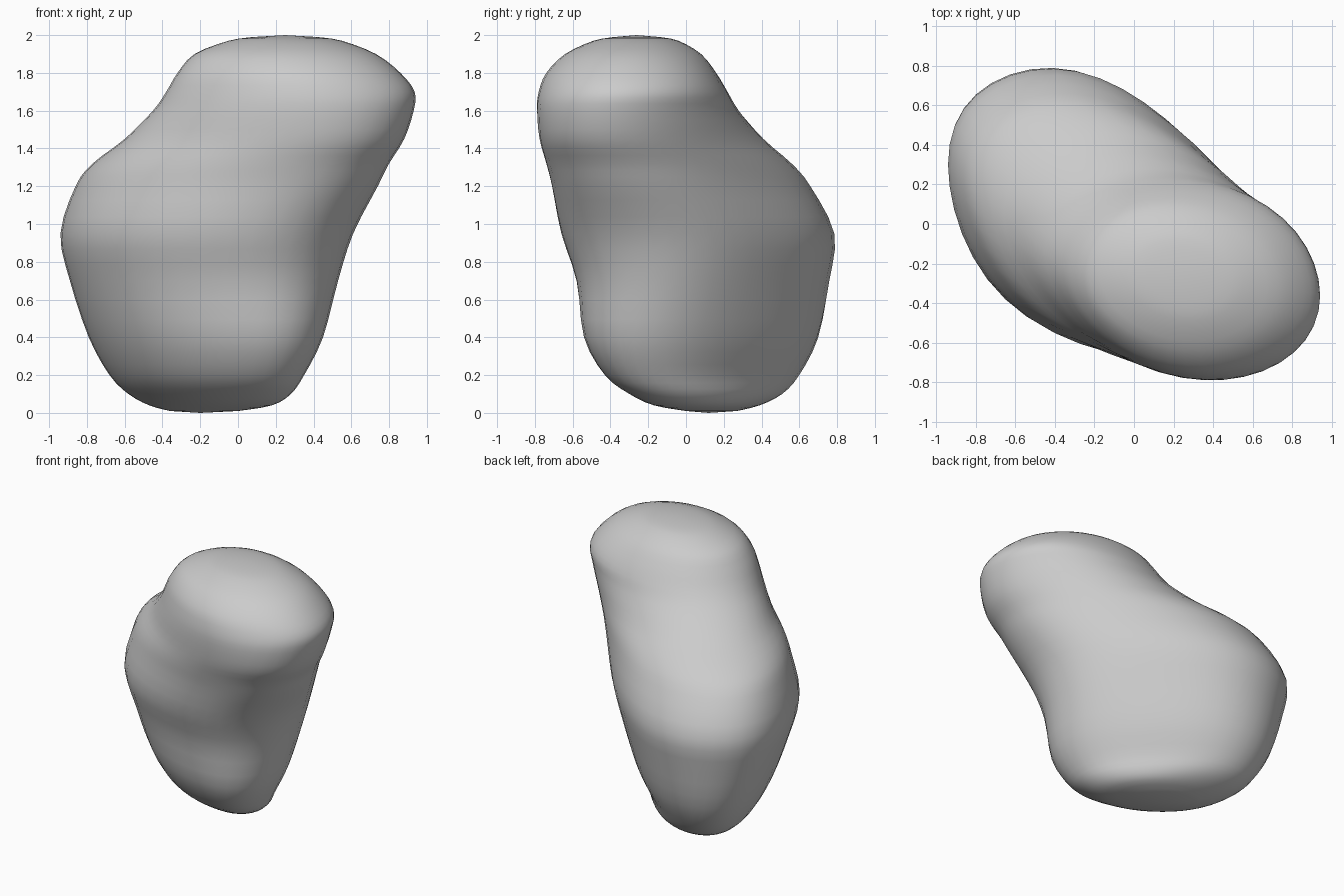
import bpy
import bmesh
from math import acos, cos, sin, tau

default_cube = bpy.data.objects.get("Cube")
if default_cube:
    bpy.data.objects.remove(default_cube, do_unlink=True)

SEGMENTS = 40
STEPS = 3

# Slanted oval sections: height, x min, x max, y min, y max, skew, bulge
sections = [
    (0.01, -0.36, 0.00, 0.00, 0.27, -0.5, 0),
    (0.04, -0.47, 0.18, -0.17, 0.39, -0.5, 0),
    (0.1, -0.58, 0.28, -0.30, 0.51, -0.51, -0.02),
    (0.2, -0.68, 0.35, -0.43, 0.60, -0.5, -0.04),
    (0.4, -0.79, 0.45, -0.54, 0.70, -0.44, -0.05),
    (0.7, -0.89, 0.53, -0.58, 0.76, -0.36, -0.07),
    (0.95, -0.94, 0.61, -0.66, 0.785, -0.33, -0.07),
    (1.2, -0.86, 0.74, -0.71, 0.66, -0.37, -0.05),
    (1.32, -0.77, 0.80, -0.74, 0.56, -0.36, -0.03),
    (1.45, -0.60, 0.88, -0.775, 0.41, -0.32, -0.01),
    (1.6, -0.45, 0.93, -0.79, 0.28, -0.22, 0.01),
    (1.7, -0.38, 0.935, -0.78, 0.22, -0.15, 0.03),
    (1.8, -0.32, 0.86, -0.74, 0.16, -0.12, 0.03),
    (1.9, -0.23, 0.73, -0.64, 0.08, -0.12, 0.01),
    (1.97, -0.05, 0.55, -0.49, -0.04, -0.12, 0),
    (1.99, 0.08, 0.42, -0.38, -0.14, -0.1, 0),
]


def smooth_between(before, start, end, after, t):
    """Blend two sections with a curve that follows their neighbours."""
    result = []
    for a, b, c, d in zip(before, start, end, after):
        slope_in, slope_out = (c - a) / 2, (d - b) / 2
        drop = b - c
        cubic = 2 * drop + slope_in + slope_out
        square = -3 * drop - 2 * slope_in - slope_out
        result.append(((cubic * t + square) * t + slope_in) * t + b)
    return result


def refined_sections(rows):
    """Insert intermediate sections so the silhouette is rounded."""
    refined = []
    last = len(rows) - 1
    for i in range(last):
        neighbours = (rows[max(i - 1, 0)], rows[i], rows[i + 1], rows[min(i + 2, last)])
        for step in range(STEPS):
            refined.append(smooth_between(*neighbours, step / STEPS))
    refined.append(rows[last])
    return refined


def add_ring(bm, section):
    """Add an oval that fills its box, leans diagonally and swells to one side."""
    z, x_min, x_max, y_min, y_max, skew, bulge = section
    phase = acos(skew)
    ring = []
    for i in range(SEGMENTS):
        angle = tau * i / SEGMENTS
        swell = bulge * (sin(angle) * sin(angle - phase)) ** 2
        x = (x_min + x_max) / 2 + (x_max - x_min) / 2 * cos(angle) + swell
        y = (y_min + y_max) / 2 + (y_max - y_min) / 2 * cos(angle - phase) + swell
        ring.append(bm.verts.new((x, y, z)))
    return ring


# Boulder body
bm = bmesh.new()
rings = [add_ring(bm, section) for section in refined_sections(sections)]
for lower, upper in zip(rings, rings[1:]):
    for i in range(SEGMENTS):
        j = (i + 1) % SEGMENTS
        bm.faces.new((lower[i], lower[j], upper[j], upper[i]))

# Rounded underside and crown
underside = bm.verts.new((-0.2, 0.12, 0))
crown = bm.verts.new((0.25, -0.26, 2))
for i in range(SEGMENTS):
    j = (i + 1) % SEGMENTS
    bm.faces.new((underside, rings[0][j], rings[0][i]))
    bm.faces.new((crown, rings[-1][i], rings[-1][j]))
bmesh.ops.recalc_face_normals(bm, faces=bm.faces)
for face in bm.faces:
    face.smooth = True

mesh = bpy.data.meshes.new("boulder")
bm.to_mesh(mesh)
bm.free()
boulder = bpy.data.objects.new("boulder", mesh)
bpy.context.collection.objects.link(boulder)

# Stone colour
stone = bpy.data.materials.new("stone grey")
stone.use_nodes = True
colour = (0.6, 0.6, 0.6, 1)
stone.diffuse_color = colour
stone.node_tree.nodes["Principled BSDF"].inputs["Base Color"].default_value = colour
mesh.materials.append(stone)
